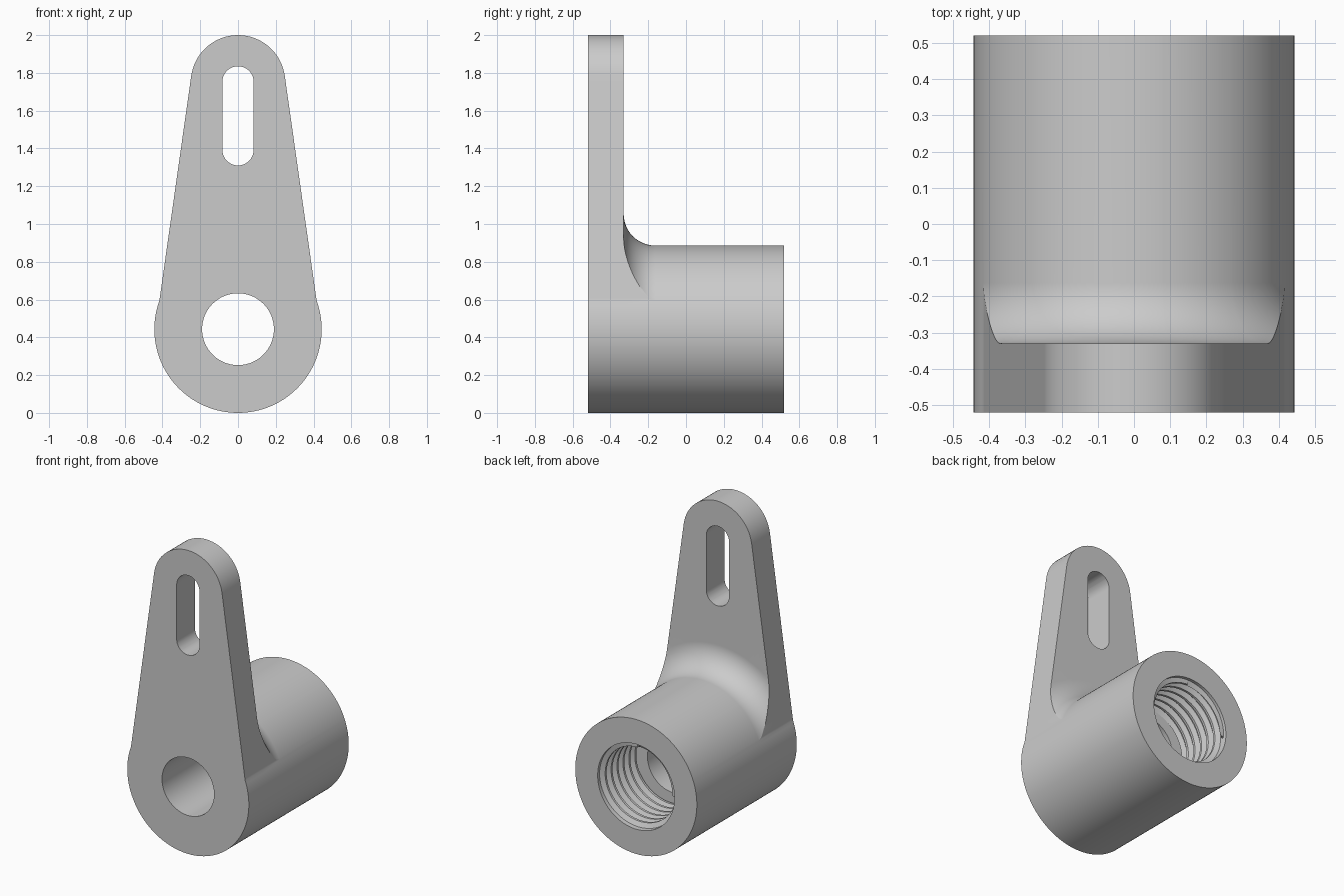
import bpy, bmesh
from math import sin, cos, asin, acos, atan2, radians, pi, hypot

if "Cube" in bpy.data.objects:
    bpy.data.objects.remove(bpy.data.objects["Cube"])

ZC, R_HUB = 0.443, 0.443              # hub axis height and radius
Y0, Y_PLATE, Y1 = -0.52, -0.33, 0.52  # front, plate back, hub back
R_BORE, R_MINOR, R_MAJOR = 0.19, 0.25, 0.28
D_TOP, R_TOP, T = 1.307, 0.25, radians(8.06)   # lever tip, taper angle
FIL = 0.167
R_FIL = R_HUB + FIL
T0, T1, TURNS = 0.13, 0.50, 6         # threaded span
PITCH = (T1 - T0) / TURNS


def span(a, b, n):
    return [a + (b - a) * i / n for i in range(n)]


# Lever outline in polar form around the hub axis (right half, then mirrored)
line_d = R_TOP + D_TOP * sin(T)
a_corner = T + acos(line_d / R_HUB)
a_fillet = T + acos(line_d / R_FIL)
a_tan = atan2(R_TOP * sin(T) + D_TOP, R_TOP * cos(T))
half = [(a, R_HUB) for a in span(-pi / 2, a_corner, 44)]
half += [(a, line_d / cos(a - T))
         for a in span(a_corner, a_fillet, 24) + span(a_fillet, a_tan, 10)]
for p in span(T, pi / 2, 16):
    x, z = R_TOP * cos(p), R_TOP * sin(p) + D_TOP
    half.append((atan2(z, x), hypot(x, z)))
outline = half + [(pi / 2, D_TOP + R_TOP)] + [(pi - a, r) for a, r in reversed(half)]


def section(a, rho):
    """Closed (y, r) section of the whole part at angle a."""
    pts = [(Y0, R_BORE), (Y0, rho), (Y_PLATE, rho)]
    # fillet between lever and hub, clipped by the lever's side
    u0 = asin(min(1, max(0, (R_FIL - rho) / FIL)))
    for i in range(13):
        u = u0 + (pi / 2 - u0) * i / 12
        pts.append((Y_PLATE + FIL - FIL * cos(u), R_FIL - FIL * sin(u)))
    pts += [(Y1, R_HUB), (Y1, R_MAJOR)]
    # helical thread rows, run out to the major radius at both ends
    turn = (a + pi / 2) / (2 * pi)
    for k in range(4 * TURNS + 4, -5, -1):
        y = T0 + PITCH * (k / 4 + turn)
        r = R_MINOR if k % 4 in (1, 2) else R_MAJOR
        if y <= T0 + 1e-5 or y >= T1 - 1e-5:
            y, r = min(T1, max(T0, y)), R_MAJOR
        pts.append((y, r))
    pts.append((T0, R_BORE))
    return pts


def make_object(name, bm):
    bmesh.ops.recalc_face_normals(bm, faces=bm.faces)
    mesh = bpy.data.meshes.new(name)
    bm.to_mesh(mesh)
    bm.free()
    ob = bpy.data.objects.new(name, mesh)
    bpy.context.collection.objects.link(ob)
    return ob


# Lever with threaded hub: loft the sections around the axis
bm = bmesh.new()
cols = [[bm.verts.new((r * cos(a), y, ZC + r * sin(a))) for y, r in section(a, rho)]
        for a, rho in outline]
for c, d in zip(cols, cols[1:]):
    for i in range(len(c)):
        j = (i + 1) % len(c)
        bm.faces.new((c[i], c[j], d[j], d[i]))
bmesh.ops.remove_doubles(bm, verts=bm.verts, dist=1e-5)
lever = make_object("threaded_lever", bm)

# Slot cutter
bm = bmesh.new()
ring = []
for zc, start in ((1.752, 0), (1.393, pi)):
    for i in range(21):
        p = start + pi * i / 20
        ring.append(bm.verts.new((0.083 * cos(p), -0.7, zc + 0.083 * sin(p))))
face = bm.faces.new(ring)
ext = bmesh.ops.extrude_face_region(bm, geom=[face])
bmesh.ops.translate(bm, vec=(0, 0.5, 0),
                    verts=[v for v in ext["geom"] if isinstance(v, bmesh.types.BMVert)])
cutter = make_object("slot_cutter", bm)

# Cut the slot
mod = lever.modifiers.new("slot", 'BOOLEAN')
mod.operation = 'DIFFERENCE'
mod.solver = 'EXACT'
mod.object = cutter
bpy.context.view_layer.objects.active = lever
lever.select_set(True)
bpy.ops.object.modifier_apply(modifier=mod.name)
bpy.data.objects.remove(cutter)

# Smooth rounds, crisp edges
bpy.ops.object.shade_smooth_by_angle(angle=radians(30))
wn = lever.modifiers.new("flat_faces", 'WEIGHTED_NORMAL')
wn.keep_sharp = True
